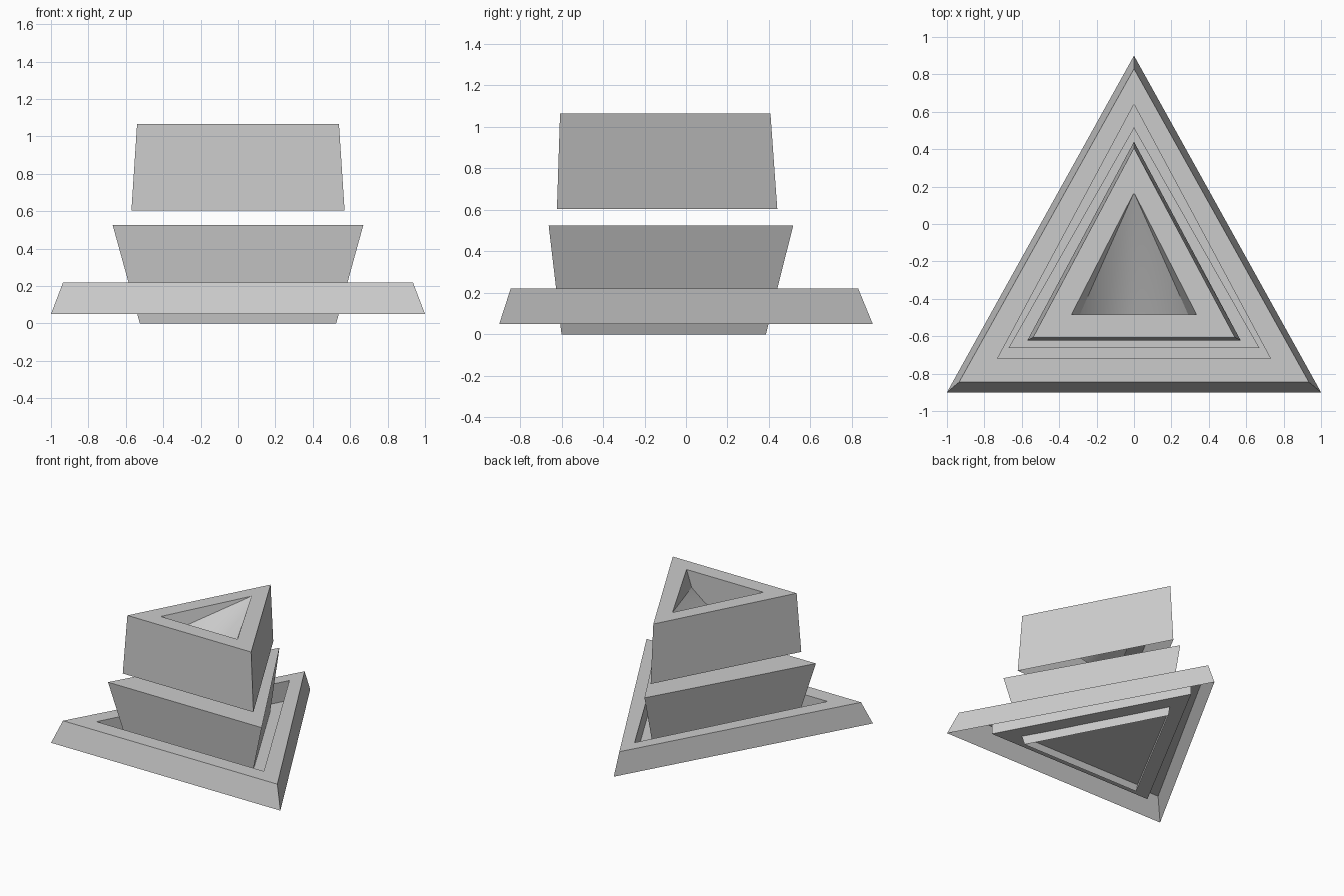
import bpy, bmesh, math

cube = bpy.data.objects.get("Cube")
if cube:
    bpy.data.objects.remove(cube, do_unlink=True)

# One plain grey for everything
grey = bpy.data.materials.new("plain_grey")
grey.use_nodes = True
GREY = (0.6, 0.6, 0.6, 1.0)
grey.diffuse_color = GREY
grey.node_tree.nodes["Principled BSDF"].inputs["Base Color"].default_value = GREY


def triangle_shell(bm, rings, cap=True):
    """Skin triangles given as (half width, front y, back tip y, z)."""
    loops = [[bm.verts.new(p) for p in ((-w, f, z), (w, f, z), (0, b, z))]
             for w, f, b, z in rings]
    for low, high in zip(loops, loops[1:]):
        for i in range(3):
            j = (i + 1) % 3
            bm.faces.new((low[i], low[j], high[j], high[i]))
    if cap:
        bm.faces.new(loops[-1])
    return loops[-1]


def finish(bm, name):
    mesh = bpy.data.meshes.new(name)
    bm.to_mesh(mesh)
    bm.free()
    mesh.materials.append(grey)
    obj = bpy.data.objects.new(name, mesh)
    bpy.context.collection.objects.link(obj)
    return obj


# Base tray: sloped skirt, flat rim, and a sunken floor, open underneath
bm = bmesh.new()
triangle_shell(bm, [(1.0, -0.9, 0.9, 0.05), (0.935, -0.845, 0.83, 0.22),
                    (0.73, -0.72, 0.64, 0.22), (0.73, -0.72, 0.64, 0.065)])
finish(bm, "base_tray")

# Middle block: widens upward and passes through the tray floor
bm = bmesh.new()
triangle_shell(bm, [(0.525, -0.6, 0.385, 0.0), (0.67, -0.662, 0.517, 0.525)])
finish(bm, "middle_block")

# Top block: floats above the middle block, open underneath
TOP = 1.065
bm = bmesh.new()
left, right, tip = triangle_shell(
    bm, [(0.57, -0.622, 0.44, 0.605), (0.54, -0.607, 0.407, TOP),
         (0.335, -0.485, 0.168, TOP)], cap=False)

# Hollow in the top block: half cone from the back tip to an arc in the front wall
HALF_WIDTH, DEPTH, STEPS = 0.335, 0.26, 6
arc = [left]
for i in range(1, STEPS):
    a = math.pi * i / STEPS
    arc.append(bm.verts.new((-HALF_WIDTH * math.cos(a), -0.485,
                             TOP - DEPTH * math.sin(a))))
arc.append(right)
for p, q in zip(arc, arc[1:]):
    bm.faces.new((p, q, tip))
bm.faces.new(arc[::-1])
top_block = finish(bm, "top_block")

# Soften only the curved hollow
bpy.ops.object.select_all(action='DESELECT')
top_block.select_set(True)
bpy.context.view_layer.objects.active = top_block
bpy.ops.object.shade_smooth_by_angle(angle=math.radians(30))
